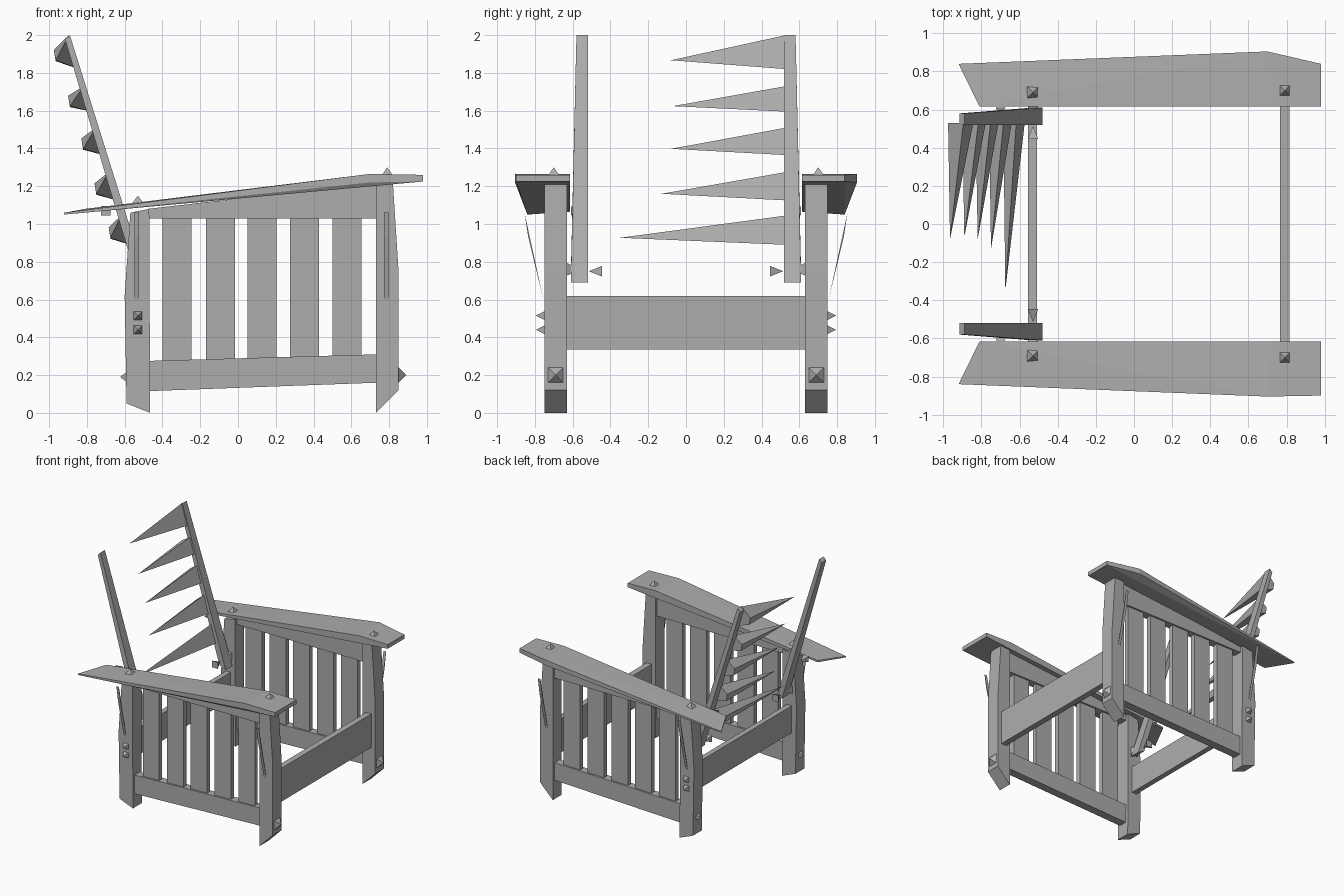
import bpy, bmesh

cube = bpy.data.objects.get("Cube")
if cube:
    bpy.data.objects.remove(cube, do_unlink=True)

grey = bpy.data.materials.new("grey wood")
grey.use_nodes = True
COLOR = (0.42, 0.42, 0.42, 1)
grey.diffuse_color = COLOR
grey.node_tree.nodes["Principled BSDF"].inputs["Base Color"].default_value = COLOR


def hull(name, points, smooth=False):
    """Convex solid around a few corner points."""
    bm = bmesh.new()
    for p in points:
        bm.verts.new(p)
    bmesh.ops.convex_hull(bm, input=bm.verts)
    bmesh.ops.dissolve_limit(bm, angle_limit=0.01, verts=bm.verts, edges=bm.edges)
    bmesh.ops.recalc_face_normals(bm, faces=bm.faces)
    mesh = bpy.data.meshes.new(name)
    bm.to_mesh(mesh)
    bm.free()
    mesh.materials.append(grey)
    obj = bpy.data.objects.new(name, mesh)
    bpy.context.collection.objects.link(obj)
    if smooth:
        bpy.ops.object.select_all(action="DESELECT")
        obj.select_set(True)
        bpy.context.view_layer.objects.active = obj
        bpy.ops.object.shade_smooth_by_angle(angle=0.6)
    return obj


def prism(name, outline, y0, y1):
    """Outline in x and z, extruded along y."""
    return hull(name, [(x, y, z) for x, z in outline for y in (y0, y1)])


def box(name, x0, x1, y0, y1, z0, z1):
    return prism(name, [(x0, z0), (x1, z0), (x1, z1), (x0, z1)], y0, y1)


def pin(name, centre, axis, length, r):
    """Small pyramid whose tip points along one axis."""
    pts = []
    u, v = [i for i in range(3) if i != axis]
    for a, b in ((1, 1), (1, -1), (-1, 1), (-1, -1)):
        p = list(centre)
        p[u] += a * r
        p[v] += b * r
        pts.append(p)
    tip = list(centre)
    tip[axis] += length
    hull(name, pts + [tip])


FRONT_LEG = [(0.73, 0), (0.85, 0.12), (0.85, 0.75), (0.82, 1.22), (0.73, 1.21)]
REAR_LEG = [(-0.465, 0), (-0.59, 0.05), (-0.60, 0.62), (-0.57, 1.06), (-0.47, 1.08)]
SLATS = [-0.40, -0.17, 0.05, 0.275, 0.50]

for side, s in (("left", 1), ("right", -1)):
    # legs
    prism("front_leg_" + side, FRONT_LEG, s * 0.63, s * 0.75)
    prism("rear_leg_" + side, REAR_LEG, s * 0.63, s * 0.75)

    # side panel: two rails and five slats
    prism("lower_rail_" + side, [(-0.48, 0.115), (0.74, 0.16), (0.74, 0.31), (-0.48, 0.275)],
          s * 0.655, s * 0.725)
    prism("upper_rail_" + side, [(-0.48, 1.03), (0.74, 1.03), (0.74, 1.22), (-0.48, 1.08)],
          s * 0.655, s * 0.725)
    for i, x in enumerate(SLATS):
        box(f"side_slat_{side}_{i}", x, x + 0.155, s * 0.67, s * 0.71, 0.22, 1.06)

    # sloping armrest
    corner = 0.84 if s > 0 else 0.90
    arm = [(-0.92, 0.84, 1.06, 0.01), (0.70, 0.905, 1.265, 0.045), (0.98, corner, 1.26, 0.035),
           (0.98, 0.615, 1.26, 0.035), (0.72, 0.615, 1.265, 0.045), (-0.81, 0.615, 1.08, 0.015)]
    hull("armrest_" + side, [(x, s * y, z - d) for x, y, z, t in arm for d in (0, t)])

    # bracket slivers under the arm
    for end, x in (("front", 0.785), ("rear", -0.535)):
        hull(f"bracket_{end}_{side}", [(x + d, s * y, z) for d in (-0.012, 0.012)
             for y, z in ((0.855, 1.06), (0.835, 0.93), (0.755, 0.60))])

    # pegs
    pin("arm_peg_rear_" + side, (-0.53, s * 0.69, 1.09), 2, 0.06, 0.045)
    pin("arm_peg_front_" + side, (0.79, s * 0.70, 1.25), 2, 0.05, 0.035)
    pin("front_peg_" + side, (0.845, s * 0.69, 0.20), 0, 0.045, 0.045)
    pin("rear_peg_" + side, (-0.59, s * 0.69, 0.19), 0, -0.035, 0.025)
    for z in (0.44, 0.515):
        pin("side_peg_" + side, (-0.53, s * 0.745, z), 1, s * 0.05, 0.025)
    pin("pivot_cap_" + side, (-0.53, s * 0.445, 0.75), 1, s * 0.07, 0.028)
    pin("pivot_peg_" + side, (-0.53, s * 0.635, 0.76), 1, -s * 0.08, 0.035)
    pin("back_stop_" + side, (-0.70, s * 0.61, 1.07), 1, -s * 0.06, 0.025)

    # reclined back post
    post = [(-0.915, 1.975, 0.58), (-0.89, 2.0, 0.58), (-0.54, 0.72, 0.61), (-0.48, 0.69, 0.61)]
    hull("back_post_" + side, [(x, s * y, z) for x, z, w in post for y in (0.52, w)])

# cross rails
box("front_rail", 0.765, 0.815, -0.64, 0.64, 0.335, 0.62)
box("rear_rail", -0.555, -0.51, -0.64, 0.64, 0.39, 0.62)

# tapering back slats: bottom z, top z, tip x, tip y
BACK = [(1.82, 2.0, -0.965, -0.08), (1.595, 1.73, -0.89, -0.07), (1.365, 1.51, -0.82, -0.08),
        (1.125, 1.275, -0.75, -0.13), (0.89, 1.045, -0.675, -0.35)]
for i, (z0, z1, tx, ty) in enumerate(BACK):
    def post_x(z):
        return -0.895 + (2.0 - z) * 0.29
    mid = z0 + (z1 - z0) * 0.4
    hull(f"back_slat_{i}", [(post_x(z0), 0.53, z0), (post_x(z1), 0.53, z1),
                            (tx - 0.01, 0.53, mid + 0.03), (tx, 0.53, mid - 0.03),
                            (tx, ty, mid - 0.025)], smooth=True)
